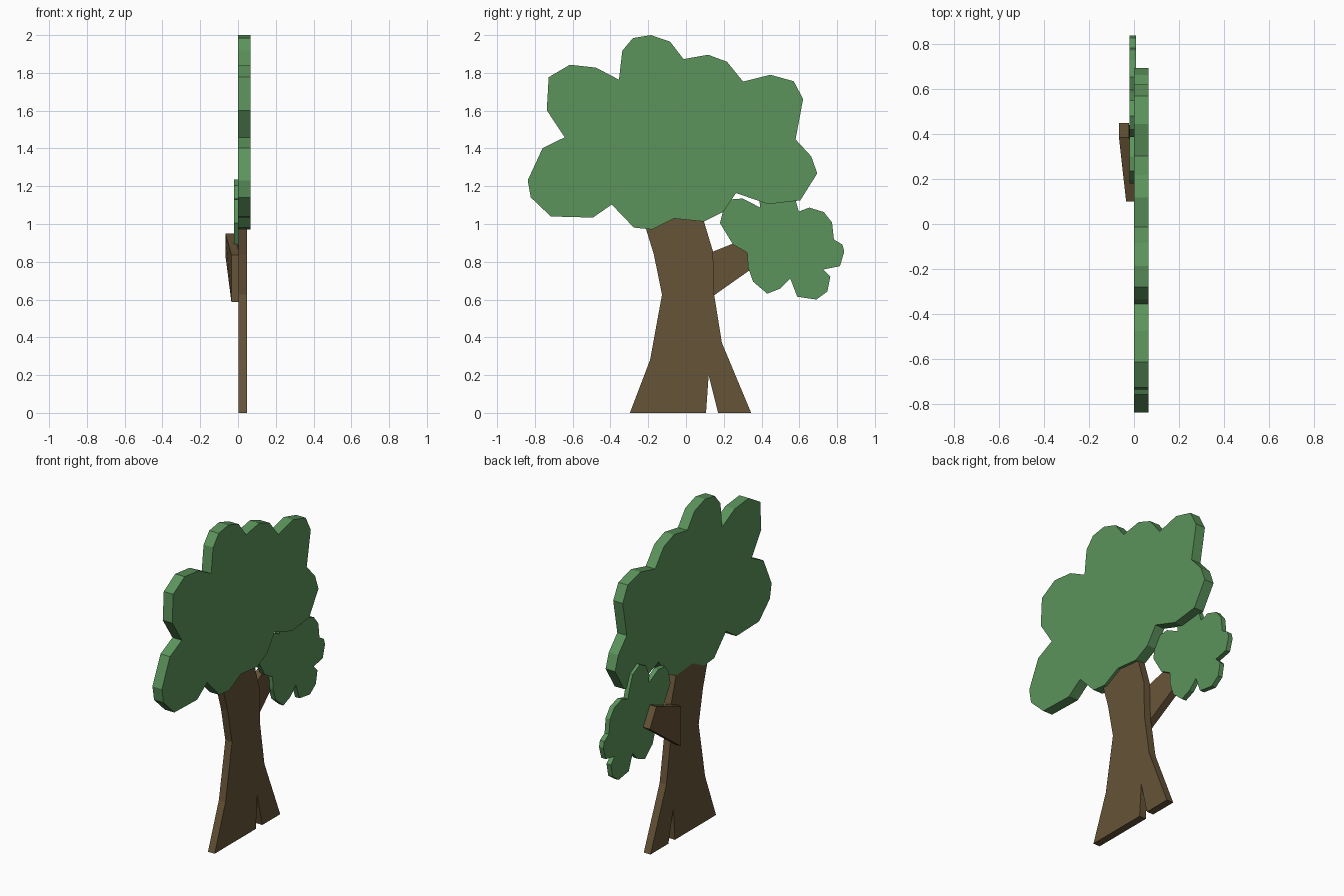
import bpy, bmesh


def material(name, rgb):
    m = bpy.data.materials.new(name)
    m.diffuse_color = (*rgb, 1)
    return m


LEAF = material("leaf_green", (0.107, 0.296, 0.107))
BARK = material("bark_brown", (0.133, 0.087, 0.038))


def board(name, outline, x, thickness, mat, lean=None):
    """Cut a flat board from a (y, z) outline, thickened along +x.
    lean gives an extra x offset for each outline point."""
    lean = lean or [0] * len(outline)
    bm = bmesh.new()
    face = bm.faces.new([bm.verts.new((x + d, y, z))
                         for (y, z), d in zip(outline, lean)])
    ext = bmesh.ops.extrude_face_region(bm, geom=[face], use_keep_orig=True)
    moved = [v for v in ext["geom"] if isinstance(v, bmesh.types.BMVert)]
    bmesh.ops.translate(bm, verts=moved, vec=(thickness, 0, 0))
    bmesh.ops.recalc_face_normals(bm, faces=bm.faces)
    mesh = bpy.data.meshes.new(name)
    bm.to_mesh(mesh)
    bm.free()
    mesh.materials.append(mat)
    ob = bpy.data.objects.new(name, mesh)
    bpy.context.collection.objects.link(ob)
    return ob


# Main crown
board("large_crown", [
    (-.838, 1.231), (-.759, 1.402), (-.642, 1.459), (-.737, 1.602),
    (-.727, 1.777), (-.615, 1.843), (-.477, 1.828), (-.355, 1.764),
    (-.337, 1.918), (-.281, 1.984), (-.186, 2.0), (-.085, 1.966),
    (-.013, 1.873), (.117, 1.896), (.217, 1.859), (.302, 1.754),
    (.446, 1.790), (.57, 1.756), (.62, 1.662), (.58, 1.448),
    (.663, 1.358), (.695, 1.268), (.605, 1.125), (.435, 1.105),
    (.265, 1.164), (.196, 1.063), (.095, 1.013), (-.064, 1.029),
    (-.18, .971), (-.276, .981), (-.393, 1.103), (-.493, 1.034),
    (-.716, 1.04), (-.822, 1.141)], 0, .065, LEAF)

# Side crown, partly behind the main one
board("small_crown", [
    (.18, 1.005), (.20, 1.087), (.235, 1.13), (.30, 1.135),
    (.393, 1.087), (.387, 1.135), (.42, 1.205), (.48, 1.235),
    (.55, 1.20), (.582, 1.12), (.597, 1.066), (.653, 1.087),
    (.73, 1.063), (.773, 1.008), (.783, .918), (.828, .891),
    (.838, .854), (.815, .777), (.727, .759), (.764, .721),
    (.748, .642), (.69, .60), (.589, .615), (.552, .711),
    (.499, .658), (.43, .631), (.355, .695), (.329, .769),
    (.324, .849), (.249, .891)], -.02, .03, LEAF)

# Trunk with a split foot, its top tucked into the crown
board("trunk", [
    (-.297, 0), (-.19, .281), (-.127, .626), (-.17, .838),
    (-.215, .985), (-.17, 1.0), (-.06, 1.06), (.08, 1.05),
    (.095, 1.013), (.143, .854), (.149, .626), (.19, .371),
    (.345, 0), (.17, 0), (.12, .20), (.106, 0)], .002, .046, BARK)

# Branch angled out behind the side crown
board("branch", [(.10, .588), (.45, .835), (.385, .95), (.10, .837)],
      -.035, .045, BARK, lean=[0, -.032, -.032, 0])
